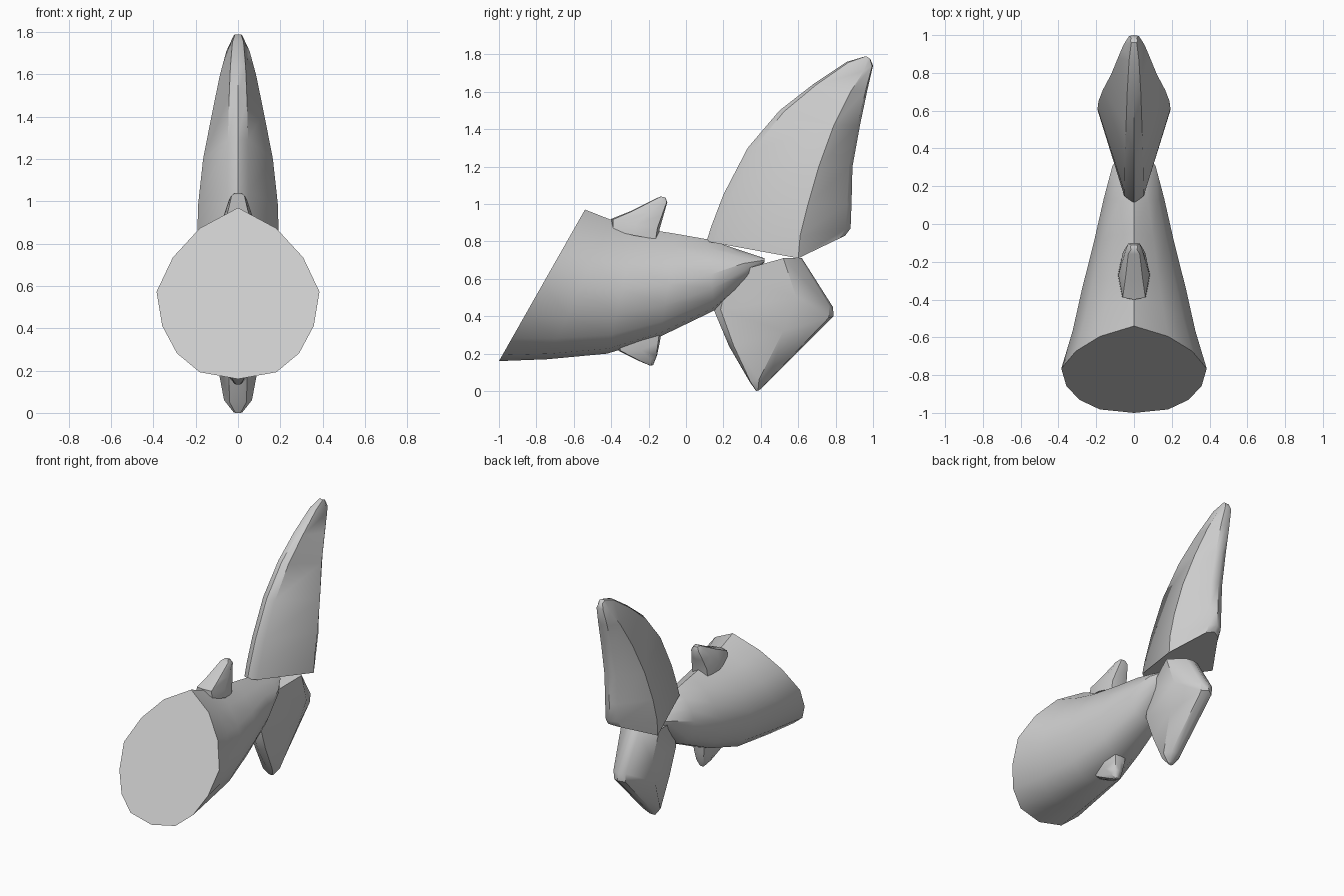
import bpy, bmesh, math
from mathutils import Vector

if "Cube" in bpy.data.objects:
    bpy.data.objects.remove(bpy.data.objects["Cube"])


def loft(name, rings, angle=35):
    """Bridge closed rings of equal length and cap both ends."""
    bm = bmesh.new()
    rows = [[bm.verts.new(p) for p in ring] for ring in rings]
    n = len(rows[0])
    for a, b in zip(rows, rows[1:]):
        for i in range(n):
            j = (i + 1) % n
            bm.faces.new((a[i], a[j], b[j], b[i]))
    bm.faces.new(rows[0])
    bm.faces.new(rows[-1])
    bmesh.ops.recalc_face_normals(bm, faces=bm.faces)
    mesh = bpy.data.meshes.new(name)
    bm.to_mesh(mesh)
    bm.free()
    obj = bpy.data.objects.new(name, mesh)
    bpy.context.collection.objects.link(obj)
    bpy.ops.object.select_all(action='DESELECT')
    obj.select_set(True)
    bpy.context.view_layer.objects.active = obj
    bpy.ops.object.shade_smooth_by_angle(angle=math.radians(angle))
    return obj


def mirrored(half):
    """Complete a half ring whose first and last points lie on x = 0."""
    return half + [(-x, y, z) for x, y, z in half[-2:0:-1]]


# tapering body: 14-sided slanted sections
SHAPE = [(0, 0), (.47, .12), (.8, .29), (1, .49),
         (.93, .69), (.75, .85), (.47, .96), (0, 1)]


def body_ring(top, bottom, w):
    t, b = Vector((0, *top)), Vector((0, *bottom))
    half = []
    for fx, f in SHAPE:
        p = t.lerp(b, f)
        half.append((fx * w, p.y, p.z))
    return mirrored(half)


loft("tail_body", [body_ring(*s) for s in [
    ((-.54, .97), (-1, .16), .385),
    ((-.40, .915), (-.74, .17), .325),
    ((-.27, .875), (-.42, .20), .275),
    ((-.05, .84), (-.14, .29), .212),
    ((.12, .81), (.15, .43), .16),
    ((.27, .76), (.34, .60), .115),
    ((.42, .71), (.42, .69), .05)]])


# fins: blunt-edged diamond sections (leading, ridge, trailing, ridge width, edge width)
def fin_ring(lead, ridge, trail, w, e):
    l, r, t = (Vector((0, *p)) for p in (lead, ridge, trail))
    a, b = l.lerp(r, .08), t.lerp(r, .1)
    return mirrored([tuple(l), (e, a.y, a.z), (w, r.y, r.z), (e, b.y, b.z), tuple(t)])


def fin(name, levels):
    loft(name, [fin_ring(*s) for s in levels], 40)


fin("upper_tail_fin", [
    ((.11, .80), (.60, .71), (.85, .83), .192, .052),
    ((.135, .88), (.61, .83), (.88, .87), .193, .052),
    ((.20, 1.05), (.65, .99), (.885, 1.0), .188, .05),
    ((.33, 1.30), (.71, 1.2), (.89, 1.2), .165, .048),
    ((.50, 1.50), (.79, 1.42), (.93, 1.42), .122, .042),
    ((.68, 1.64), (.88, 1.60), (.97, 1.61), .085, .036),
    ((.86, 1.76), (.95, 1.71), (1.0, 1.74), .055, .026),
    ((.96, 1.79), (.972, 1.785), (.985, 1.775), .02, .014)])

fin("lower_tail_fin", [
    ((.20, .62), (.52, .71), (.62, .71), .15, .05),
    ((.15, .43), (.59, .50), (.785, .45), .14, .05),
    ((.23, .24), (.52, .32), (.79, .40), .115, .045),
    ((.34, .05), (.39, .06), (.45, .06), .066, .04),
    ((.375, 0), (.385, .002), (.40, .01), .02, .012)])

# small fins on the back and belly
fin("small_top_fin", [
    ((-.40, .86), (-.27, .83), (-.15, .81), .085, .062),
    ((-.40, .92), (-.27, .89), (-.14, .87), .082, .06),
    ((-.30, .96), (-.20, .95), (-.12, .94), .062, .046),
    ((-.16, 1.03), (-.13, 1.01), (-.10, 1.01), .042, .03),
    ((-.135, 1.04), (-.125, 1.038), (-.11, 1.035), .02, .015)])

fin("small_bottom_fin", [
    ((-.37, .27), (-.24, .29), (-.13, .33), .065, .045),
    ((-.36, .215), (-.24, .22), (-.14, .26), .06, .04),
    ((-.25, .16), (-.19, .165), (-.155, .19), .04, .028),
    ((-.19, .135), (-.183, .136), (-.175, .14), .015, .01)])
